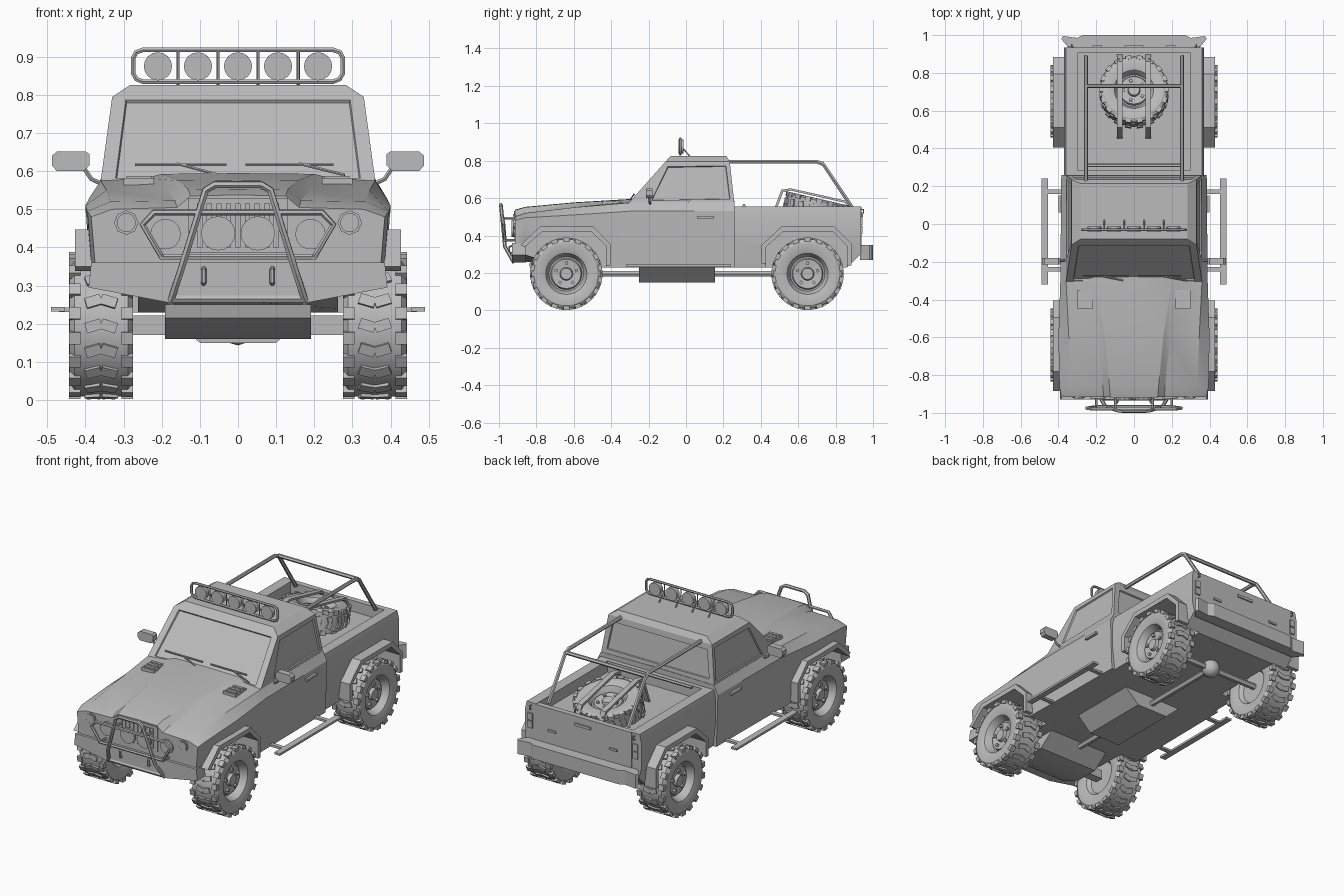
import bpy, bmesh, math
from mathutils import Matrix

if "Cube" in bpy.data.objects:
    bpy.data.objects.remove(bpy.data.objects["Cube"])

grey = bpy.data.materials.new("plain_grey")
grey.diffuse_color = (0.5, 0.5, 0.5, 1)
grey.use_nodes = True
grey.node_tree.nodes["Principled BSDF"].inputs["Base Color"].default_value = grey.diffuse_color


def finish(name, bm):
    bmesh.ops.recalc_face_normals(bm, faces=bm.faces)
    me = bpy.data.meshes.new(name)
    bm.to_mesh(me)
    bm.free()
    me.materials.append(grey)
    ob = bpy.data.objects.new(name, me)
    bpy.context.collection.objects.link(ob)
    return ob


def loft(name, rings):
    """Closed solid through matching rings of 3D points."""
    bm = bmesh.new()
    vs = [[bm.verts.new(p) for p in r] for r in rings]
    n = len(rings[0])
    for a, b in zip(vs, vs[1:]):
        for i in range(n):
            bm.faces.new((a[i], a[(i + 1) % n], b[(i + 1) % n], b[i]))
    bm.faces.new(vs[0])
    bm.faces.new(vs[-1])
    return finish(name, bm)


def prism(name, pts, axis, a, b):
    put = {'x': lambda p, d: (d, p[0], p[1]),
           'y': lambda p, d: (p[0], d, p[1]),
           'z': lambda p, d: (p[0], p[1], d)}[axis]
    return loft(name, [[put(p, d) for p in pts] for d in (a, b)])


def box(name, x0, x1, y0, y1, z0, z1):
    return prism(name, [(x0, y0), (x1, y0), (x1, y1), (x0, y1)], 'z', z0, z1)


def mirrored(half):
    return half + [(-x, z) for x, z in reversed(half) if abs(x) > 1e-6]


def disc(name, x, y0, y1, z, r, n=16):
    pts = [(x + r * math.cos(2 * math.pi * i / n), z + r * math.sin(2 * math.pi * i / n)) for i in range(n)]
    return prism(name, pts, 'y', y0, y1)


def tube(name, pts, r=0.01, closed=False):
    cu = bpy.data.curves.new(name, 'CURVE')
    cu.dimensions = '3D'
    cu.bevel_depth, cu.bevel_resolution, cu.use_fill_caps = r, 1, True
    sp = cu.splines.new('POLY')
    sp.points.add(len(pts) - 1)
    for q, p in zip(sp.points, pts):
        q.co = (*p, 1)
    sp.use_cyclic_u = closed
    cu.materials.append(grey)
    ob = bpy.data.objects.new(name, cu)
    bpy.context.collection.objects.link(ob)
    bpy.ops.object.select_all(action='DESELECT')
    ob.select_set(True)
    bpy.context.view_layer.objects.active = ob
    bpy.ops.object.convert(target='MESH')


def cut(ob, cutter):
    m = ob.modifiers.new("cut", 'BOOLEAN')
    m.operation, m.solver, m.object = 'DIFFERENCE', 'EXACT', cutter
    bpy.context.view_layer.objects.active = ob
    bpy.ops.object.modifier_apply(modifier=m.name)


# Lower cab and hood
secs = [
    (-.915, [(0, .30), (.34, .32), (.375, .36), (.385, .48), (.33, .50), (.16, .505), (.125, .535), (0, .538)]),
    (-.86, [(0, .26), (.36, .31), (.385, .36), (.395, .495), (.335, .52), (.165, .523), (.13, .551), (0, .553)]),
    (-.60, [(0, .23), (.385, .23), (.39, .36), (.40, .51), (.345, .55), (.19, .552), (.155, .575), (0, .577)]),
    (-.30, [(0, .23), (.38, .23), (.385, .36), (.39, .53), (.36, .575), (.24, .582), (.20, .593), (0, .595)]),
    (.26, [(0, .23), (.375, .23), (.38, .36), (.385, .53), (.36, .58), (.24, .582), (.19, .583), (0, .585)])]
body = loft("body", [[(x, y, z) for x, z in mirrored(h)] for y, h in secs])

# Cargo bed with raised rear underside
bed_rings = []
for y, zb in ((.255, .23), (.86, .23), (.935, .30)):
    half = [(0, zb), (.355, zb), (.37, .36), (.37, .51), (.36, .555), (.30, .555), (.30, .49), (0, .49)]
    bed_rings.append([(x, y, z) for x, z in mirrored(half)])
bed = loft("cargo_bed", bed_rings)
box("bed_front_wall", -.31, .31, .255, .285, .45, .555)
box("tailgate", -.31, .31, .905, .937, .31, .553)

# Wheel wells and angular flares (front flare ends above the bumper)
outer = [(-.245, .25), (-.245, .35), (-.14, .447), (.145, .447), (.235, .355), (.235, .24)]
inner = [(-.222, .25), (-.222, .338), (-.13, .42), (.135, .42), (.212, .345), (.212, .24)]
WHEEL_Y = (-.64, .65)
for wy, target in zip(WHEEL_Y, (body, bed)):
    k = 1 if wy < 0 else 0
    well = [(y + wy, z) for y, z in [(-.222, .1)] + inner[1:-1] + [(.212, .1)]]
    for s in (1, -1):
        c = prism("well_cutter", well, 'x', s * .262, s * .55)
        cut(target, c)
        bpy.data.objects.remove(c)
        ring = [(y + wy, z) for y, z in outer[k:] + inner[k:][::-1]]
        prism("wheel_flare", ring, 'x', s * .355, s * .428)

# Cabin with recessed windows
levels = [(.575, .36, -.305, .258), (.795, .33, -.11, .234), (.826, .283, -.08, .215)]
cab = loft("cabin", [[(-x, a, z), (x, a, z), (x, b, z), (-x, b, z)] for z, x, a, b in levels])
bm = bmesh.new()
bm.from_mesh(cab.data)
panes = [f for f in bm.faces if abs(f.normal.z) < .8 and .6 < f.calc_center_median().z < .75]
for f in panes:
    n = f.normal.copy()
    edge = .045 if n.y > .7 else .015 if n.y < -.4 else .03
    bmesh.ops.inset_individual(bm, faces=[f], thickness=edge, depth=0)
    for v in f.verts:
        if abs(n.x) > .7:
            v.co.y = max(v.co.y, -.185)   # upright front edge of the door glass
        elif n.y < -.4:
            v.co.x *= .92                 # wide windscreen pillars
    bmesh.ops.inset_individual(bm, faces=[f], thickness=.004, depth=-.008)
bm.to_mesh(cab.data)
bm.free()


# Wheels: revolved tyre and rim with tread blocks and bolts
def wheel(name, matrix):
    bm = bmesh.new()
    prof = [(-.05, 0), (-.05, .09), (-.072, .105), (-.084, .14), (-.083, .168), (-.07, .186), (.07, .186), (.083, .168),
            (.084, .14), (.074, .11), (.066, .105), (.03, .092), (.03, .084), (.045, .078), (.04, .035), (.058, .03), (.058, 0)]
    vs = [bm.verts.new((x, 0, r)) for x, r in prof]
    es = [bm.edges.new(e) for e in zip(vs, vs[1:])]
    bmesh.ops.spin(bm, geom=vs + es, cent=(0, 0, 0), axis=(1, 0, 0), angle=2 * math.pi, steps=32)
    bmesh.ops.remove_doubles(bm, verts=bm.verts, dist=1e-5)

    def block(x, ang, r, size, twist=0):
        m = Matrix.Rotation(ang, 4, 'X') @ Matrix.Translation((x, 0, r)) @ Matrix.Rotation(twist, 4, 'Z')
        bmesh.ops.create_cube(bm, size=1, matrix=m @ Matrix.Diagonal((*size, 1)))
    for i in range(18):
        a = 2 * math.pi * i / 18
        for s in (1, -1):
            block(s * .069, a, .183, (.03, .032, .02))
            block(s * .02, a + .17, .184, (.042, .028, .018), s * .3)
    for i in range(5):
        block(.045, 2 * math.pi * i / 5, .057, (.02, .016, .016))
    bm.transform(matrix)
    finish(name, bm)


for wy in WHEEL_Y:
    for s in (1, -1):
        turn = Matrix.Identity(4) if s > 0 else Matrix.Rotation(math.pi, 4, 'Z')
        wheel("wheel", Matrix.Translation((s * .359, wy, .195)) @ turn)
wheel("spare_wheel", Matrix.Translation((0, .70, .53)) @ Matrix.Rotation(math.radians(-13), 4, 'X')
      @ Matrix.Rotation(-math.pi / 2, 4, 'Y') @ Matrix.Diagonal((.8, .95, .95, 1)))
strap = [(.45, .485), (.51, .645), (.56, .652), (.86, .585), (.90, .485), (.89, .485), (.85, .575), (.56, .64), (.52, .632), (.462, .485)]
for s in (1, -1):
    prism("spare_strap", strap, 'x', s * .06, s * .09)

# Underbody: axles, differential, drive shaft, transfer box, skid plate
tube("rear_axle", [(-.32, .65, .195), (.32, .65, .195)], .018)
box("front_axle", -.29, .29, -.665, -.615, .17, .222)
bm = bmesh.new()
bmesh.ops.create_icosphere(bm, subdivisions=2, radius=.052, matrix=Matrix.Translation((0, .65, .195)))
finish("differential", bm)
tube("drive_shaft", [(0, -.46, .195), (0, .65, .195)], .017)
loft("transfer_box", [[(-x, -.25, z), (x, -.25, z), (x, .155, z), (-x, .155, z)]
                      for z, x in ((.15, .10), (.235, .192))])
prism("skid_plate", [(-.84, .25), (-.83, .215), (-.70, .16), (-.56, .16), (-.46, .235)], 'x', -.192, .192)

# Bumpers
prism("front_bumper", mirrored([(0, .255), (.18, .255), (.392, .295), (.385, .36), (0, .36)]), 'y', -.93, -.855)
prism("rear_bumper", mirrored([(0, .93), (.345, .93), (.385, .98), (.375, .995), (.30, .985), (.27, 1.0), (0, 1.0)]),
      'z', .27, .35)

# Grille, headlights and tail details
box("grille_panel", -.13, .13, -.919, -.90, .385, .53)
for i in range(9):
    x = -.1 + i * .025
    box("grille_slat", x - .007, x + .007, -.924, -.915, .40, .515)
for s in (1, -1):
    disc("headlight_ring", s * .293, -.920, -.90, .465, .032, 8)
    disc("headlight", s * .293, -.925, -.90, .465, .025)
    disc("inner_headlight", s * .19, -.924, -.90, .435, .040)
    disc("centre_lamp", s * .052, -.932, -.915, .437, .045)
    for z in (.41, .455):
        box("tail_light", s * .32, s * .35, .93, .943, z, z + .04)
    box("tailgate_hinge", s * .17, s * .22, .93, .944, .42, .432)
    tube("tow_hook", [(s * .09, -.925, .345), (s * .09, -.945, .34), (s * .09, -.945, .31), (s * .09, -.925, .305)], .007)
    tube("tie_hook", [(s * .33, .93, .54), (s * .33, .95, .54), (s * .33, .95, .52), (s * .33, .93, .52)], .004)
box("tailgate_handle", -.05, .05, .93, .945, .50, .515)

# Bull bar
tube("bull_bar_frame", [(-.178, -.92, .255), (-.15, -.968, .34), (-.085, -.988, .55), (-.06, -.99, .565), (.06, -.99, .565),
                        (.085, -.988, .55), (.15, -.968, .34), (.178, -.92, .255)], .01)
tube("bull_bar_ring", [(-.22, -.98, .492), (.22, -.98, .492), (.25, -.975, .46), (.20, -.968, .375),
                       (-.20, -.968, .375), (-.25, -.975, .46)], .009, True)
tube("bull_bar_foot", [(-.17, -.925, .265), (.17, -.925, .265)], .01)
for s in (1, -1):
    for x, z in ((.10, .492), (.20, .375)):
        tube("bull_bar_mount", [(s * x, -.975, z), (s * x, -.90, z)], .007)

# Roof lamp bar
corner = [(.25, .835), (.267, .842), (.275, .857), (.275, .897), (.267, .912), (.25, .918)]
tube("lamp_frame", [(x, -.03, z) for x, z in mirrored(corner)], .007, True)
for i in range(5):
    disc("roof_lamp", -.21 + .105 * i, -.04, -.014, .875, .037)
for i in range(4):
    x = -.157 + .105 * i
    tube("lamp_upright", [(x, -.03, .83), (x, -.03, .918)], .004)
    tube("lamp_brace", [(x, -.03, .88), (x, .02, .825)], .004)

# Bed cage
for s in (1, -1):
    tube("cage_rail", [(s * .255, .22, .795), (s * .255, .70, .795), (s * .255, .735, .78), (s * .255, .888, .55)], .011)
tube("cage_cross_bar", [(-.255, .73, .785), (.255, .73, .785)], .011)
tube("bed_front_rail", [(-.255, .31, .56), (.255, .31, .56)], .009)

# Mirrors, steps, handles, vents and wipers
shell = [(.39, .615), (.405, .6), (.475, .6), (.488, .615), (.488, .64), (.475, .652), (.40, .652), (.39, .645)]
for s in (1, -1):
    prism("mirror", [(s * x, z) for x, z in shell], 'y', -.215, -.18)
    tube("mirror_arm", [(s * .36, -.19, .568), (s * .385, -.195, .58), (s * .405, -.197, .61)], .006)
    box("side_step", s * .455, s * .49, -.32, .24, .232, .244)
    for y in (-.24, .17):
        box("step_bracket", s * .35, s * .47, y - .012, y + .012, .231, .243)
    box("door_handle", s * .375, s * .40, .06, .15, .49, .503)
    box("hood_vent", s * .22, s * .30, -.45, -.35, .55, .582)
    for k in range(3):
        box("vent_slat", s * .227, s * .293, -.44 + k * .032, -.424 + k * .032, .57, .587)
for x0, x1, base, mid in ((-.27, -.03, -.05, -.16), (.02, .25, .28, .16)):
    tube("wiper_blade", [(x0, -.277, .617), (x1, -.277, .617)], .004)
    tube("wiper_arm", [(base, -.30, .59), (mid, -.278, .62)], .004)

# Smooth round parts, keep hard edges
for ob in bpy.data.objects:
    ob.select_set(ob.type == 'MESH')
bpy.context.view_layer.objects.active = body
bpy.ops.object.shade_smooth_by_angle(angle=math.radians(24))
